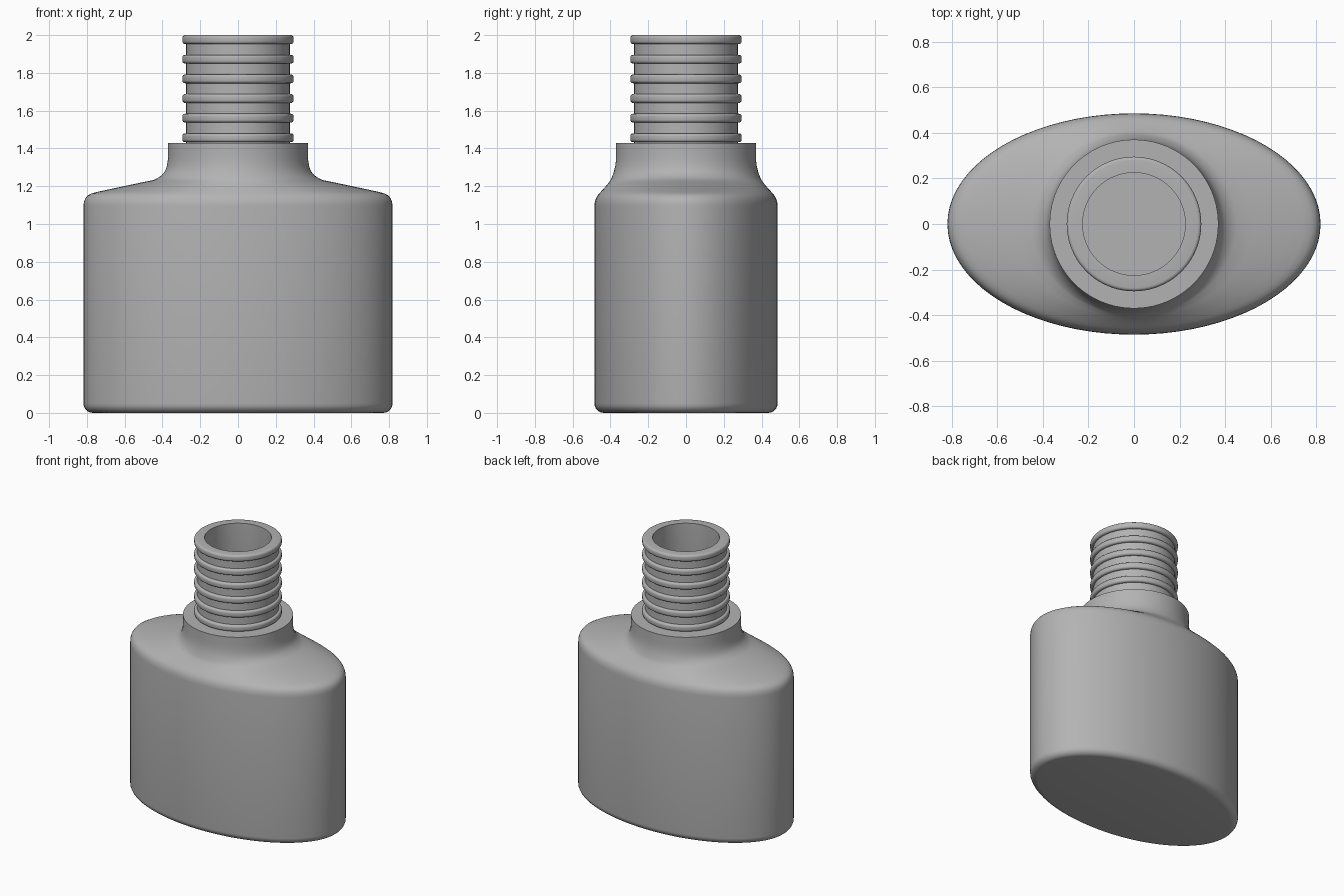
import bpy, bmesh, math

if "Cube" in bpy.data.objects:
    bpy.data.objects.remove(bpy.data.objects["Cube"])

SEGS = 80

grey = bpy.data.materials.new("dark_grey")
grey.diffuse_color = (0.45, 0.45, 0.45, 1.0)
grey.use_nodes = True
grey.node_tree.nodes["Principled BSDF"].inputs["Base Color"].default_value = grey.diffuse_color


def loft(name, rings, cap_start=False, cap_end=False):
    """Skin a stack of ellipses given as (x radius, y radius, z)."""
    bm = bmesh.new()
    loops = []
    for rx, ry, z in rings:
        loops.append([bm.verts.new((rx * math.cos(2 * math.pi * i / SEGS),
                                    ry * math.sin(2 * math.pi * i / SEGS), z))
                      for i in range(SEGS)])
    for a, b in zip(loops, loops[1:]):
        for i in range(SEGS):
            j = (i + 1) % SEGS
            bm.faces.new((a[i], a[j], b[j], b[i]))
    if cap_start:
        bm.faces.new(loops[0][::-1])
    if cap_end:
        bm.faces.new(loops[-1])
    mesh = bpy.data.meshes.new(name)
    bm.to_mesh(mesh)
    bm.free()
    mesh.materials.append(grey)
    obj = bpy.data.objects.new(name, mesh)
    bpy.context.collection.objects.link(obj)
    bpy.ops.object.select_all(action='DESELECT')
    bpy.context.view_layer.objects.active = obj
    obj.select_set(True)
    bpy.ops.object.shade_smooth_by_angle(angle=math.radians(35))
    return obj


RX, RY = 0.818, 0.485

# Oval body: rounded base, straight wall, sloped shoulder, flared collar
body = []
for k in range(7):
    a = math.radians(15 * k)
    inset = 0.05 * (1 - math.sin(a))
    body.append((RX - inset, RY - inset, 0.05 * (1 - math.cos(a))))
body += [
    (RX, RY, 1.095), (0.816, 0.483, 1.115), (0.809, 0.477, 1.135),
    (0.797, 0.469, 1.15), (0.777, 0.460, 1.161), (0.745, 0.452, 1.17),
    (0.68, 0.439, 1.184), (0.60, 0.424, 1.201), (0.52, 0.410, 1.218),
    (0.45, 0.400, 1.232), (0.425, 0.394, 1.243), (0.402, 0.388, 1.26),
    (0.386, 0.381, 1.28), (0.377, 0.375, 1.305), (0.372, 0.371, 1.335),
    (0.37, 0.37, 1.37), (0.37, 0.37, 1.43), (0.27, 0.27, 1.43),
]
loft("bottle_body", body, cap_start=True)

# Neck with six raised rings, then over the lip and down into the hollow
R_NECK, R_RING, HALF, BEVEL = 0.275, 0.295, 0.0235, 0.015
neck = [(R_NECK, R_NECK, 1.43)]
for k in range(6):
    zc = 1.4565 + 0.104 * k
    neck.append((R_NECK, R_NECK, zc - HALF))
    for sign in (-1, 1):
        arc = []
        for s in range(5):
            a = math.radians(22.5 * s)
            r = R_RING - BEVEL * (1 - math.sin(a))
            arc.append((r, r, zc + sign * (HALF - BEVEL * (1 - math.cos(a)))))
        neck += arc if sign < 0 else arc[::-1]
    if k < 5:
        neck.append((R_NECK, R_NECK, zc + HALF))
top = neck[-1][2]
neck += [
    (0.225, 0.225, top), (0.225, 0.225, 1.25), (0.25, 0.25, 1.19),
    (0.40, 0.33, 1.16), (0.72, 0.40, 1.10), (0.755, 0.422, 1.05),
    (0.755, 0.422, 0.09), (0.73, 0.397, 0.065),
]
loft("threaded_neck", neck, cap_end=True)
